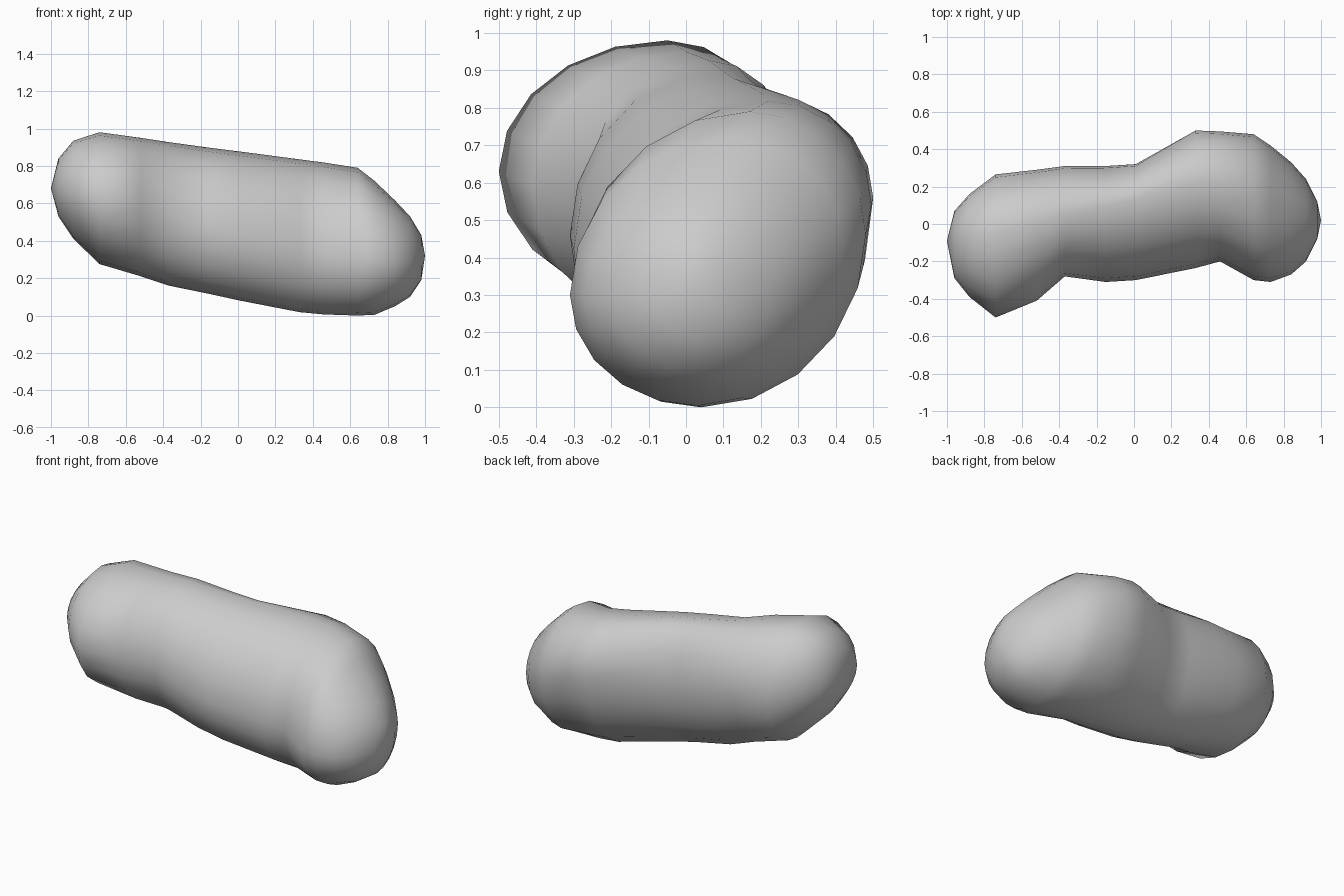
import bpy, bmesh, math

# Cross-sections along x: x, then (y, z) of the front, top, back and bottom extremes
SECTIONS = [
    (-0.96, -0.29, 0.68, -0.10, 0.84, 0.07, 0.67, -0.08, 0.53),
    (-0.88, -0.39, 0.66, -0.07, 0.935, 0.16, 0.65, -0.05, 0.41),
    (-0.74, -0.50, 0.63, -0.05, 0.98, 0.265, 0.61, -0.03, 0.275),
    (-0.52, -0.41, 0.59, 0.00, 0.95, 0.29, 0.60, -0.02, 0.21),
    (-0.37, -0.28, 0.53, 0.06, 0.927, 0.31, 0.58, 0.00, 0.16),
    (-0.15, -0.31, 0.46, 0.10, 0.897, 0.31, 0.53, 0.00, 0.115),
    (0.01, -0.30, 0.42, 0.13, 0.877, 0.32, 0.52, 0.01, 0.08),
    (0.33, -0.235, 0.36, 0.21, 0.835, 0.50, 0.56, 0.05, 0.018),
    (0.46, -0.20, 0.33, 0.22, 0.818, 0.495, 0.54, 0.05, 0.006),
    (0.64, -0.30, 0.30, 0.17, 0.79, 0.48, 0.46, 0.04, 0.0),
    (0.73, -0.31, 0.30, 0.12, 0.72, 0.42, 0.43, 0.03, 0.004),
    (0.84, -0.27, 0.29, 0.08, 0.615, 0.33, 0.36, 0.03, 0.05),
    (0.92, -0.20, 0.29, 0.05, 0.53, 0.24, 0.33, 0.03, 0.10),
    (0.98, -0.08, 0.30, 0.03, 0.43, 0.12, 0.32, 0.03, 0.19),
]
LEFT_TIP, RIGHT_TIP = (-1.0, -0.09, 0.68), (1.0, 0.02, 0.32)
STEPS = 5  # segments per quarter


def section_points(s):
    """Closed outline made of four quarter ellipses."""
    x = s[0]
    front, top, back, bottom = (s[1:3], s[3:5], s[5:7], s[7:9])
    pts = []
    # each quarter runs from a to b about a centre; side extremes have vertical tangents
    for i, (a, b) in enumerate(((front, top), (top, back), (back, bottom), (bottom, front))):
        c = (b[0], a[1]) if i % 2 == 0 else (a[0], b[1])
        for k in range(STEPS):
            t = k / STEPS * math.pi / 2
            pts.append((x,
                        c[0] + (a[0] - c[0]) * math.cos(t) + (b[0] - c[0]) * math.sin(t),
                        c[1] + (a[1] - c[1]) * math.cos(t) + (b[1] - c[1]) * math.sin(t)))
    return pts


# Loft the body through the sections and close both ends
bm = bmesh.new()
rings = [[bm.verts.new(p) for p in section_points(s)] for s in SECTIONS]
n = STEPS * 4
for r, q in zip(rings, rings[1:]):
    for i in range(n):
        j = (i + 1) % n
        bm.faces.new((r[i], r[j], q[j], q[i]))
for ring, tip in ((rings[0], LEFT_TIP), (rings[-1], RIGHT_TIP)):
    v = bm.verts.new(tip)
    for i in range(n):
        bm.faces.new((ring[i], ring[(i + 1) % n], v))
bmesh.ops.recalc_face_normals(bm, faces=bm.faces[:])
for f in bm.faces:
    f.smooth = True

mesh = bpy.data.meshes.new("bean_body")
bm.to_mesh(mesh)
bm.free()
body = bpy.data.objects.new("bean_body", mesh)
bpy.context.collection.objects.link(body)
